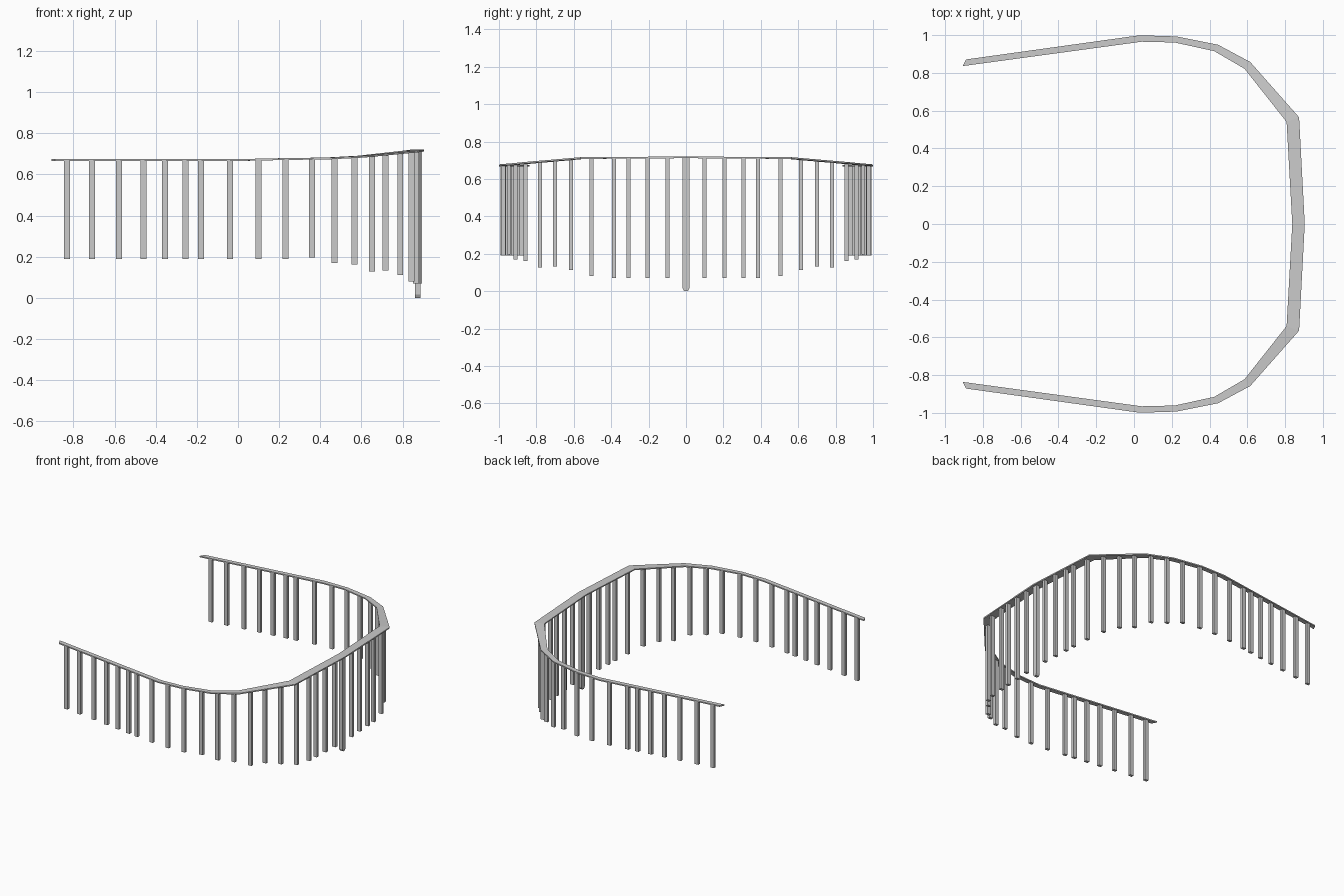
import bpy, bmesh
from mathutils import Vector

if "Cube" in bpy.data.objects:
    bpy.data.objects.remove(bpy.data.objects["Cube"])

# Rail stations on the +y half: outer x, outer y, inner x, inner y, top z
HALF = [
    (-0.890, 0.871, -0.907, 0.836, 0.675),
    (0.030, 0.999, 0.040, 0.965, 0.675),
    (0.225, 0.993, 0.215, 0.961, 0.679),
    (0.445, 0.949, 0.425, 0.915, 0.682),
    (0.615, 0.858, 0.585, 0.822, 0.691),
    (0.874, 0.565, 0.808, 0.540, 0.716),
    (0.904, 0.000, 0.838, 0.000, 0.720),
]
THICK = 0.009


def make_object(name, bm):
    bmesh.ops.recalc_face_normals(bm, faces=bm.faces)
    mesh = bpy.data.meshes.new(name)
    bm.to_mesh(mesh)
    bm.free()
    ob = bpy.data.objects.new(name, mesh)
    bpy.context.collection.objects.link(ob)
    return ob


# Handrail: rectangular section swept along the horseshoe
stations = HALF + [(a, -b, c, -d, z) for a, b, c, d, z in reversed(HALF[:-1])]
bm = bmesh.new()
rings = []
for ox, oy, ix, iy, z in stations:
    rings.append([bm.verts.new(p) for p in (
        (ox, oy, z), (ix, iy, z), (ix, iy, z - THICK), (ox, oy, z - THICK))])
for a, b in zip(rings, rings[1:]):
    for i in range(4):
        j = (i + 1) % 4
        bm.faces.new((a[i], a[j], b[j], b[i]))
bm.faces.new(rings[0])
bm.faces.new(rings[-1])
make_object("handrail", bm)


def rail_at(value, axis):
    """Centre of the rail underside where x (axis 0) or y (axis 1) equals value."""
    mids = [Vector(((s[0] + s[2]) / 2, (s[1] + s[3]) / 2, s[4] - THICK)) for s in HALF]
    for p, q in zip(mids, mids[1:]):
        if min(p[axis], q[axis]) <= value <= max(p[axis], q[axis]):
            return p.lerp(q, (value - p[axis]) / (q[axis] - p[axis]))


def post(name, x, y, bottom, top, wx=0.029, wy=0.021):
    bm = bmesh.new()
    bmesh.ops.create_cube(bm, size=1)
    for v in bm.verts:
        v.co = (x + v.co.x * wx, y + v.co.y * wy, top if v.co.z > 0 else bottom)
    return make_object(name, bm)


# Side and corner posts, placed by x
SIDE = [(x, 0.19) for x in (-0.83, -0.71, -0.578, -0.46, -0.355, -0.255,
                            -0.18, -0.04, 0.10, 0.23)]
SIDE += [(0.36, 0.195), (0.47, 0.17), (0.567, 0.162)]
# Curve and end posts, placed by y
END = [(0.78, 0.127), (0.70, 0.133), (0.615, 0.112), (0.506, 0.08),
       (0.385, 0.07), (0.308, 0.07), (0.205, 0.07), (0.10, 0.07)]
for axis, group, label in ((0, SIDE, "side_post"), (1, END, "end_post")):
    for value, bottom in group:
        p = rail_at(value, axis)
        x = p.x + (0.014 if axis and value < 0.45 else 0)
        for s in (1, -1):
            post(label, x, s * p.y, bottom, p.z + 0.003)

# Centre post with a chamfered foot
bm = bmesh.new()
outline = [(-0.019, 0.711), (-0.019, 0.016), (-0.010, 0.0),
           (0.010, 0.0), (0.019, 0.016), (0.019, 0.711)]
face = bm.faces.new([bm.verts.new((0.860, y, z)) for y, z in outline])
ext = bmesh.ops.extrude_face_region(bm, geom=[face])
for v in ext["geom"]:
    if isinstance(v, bmesh.types.BMVert):
        v.co.x += 0.028
make_object("centre_post", bm)
